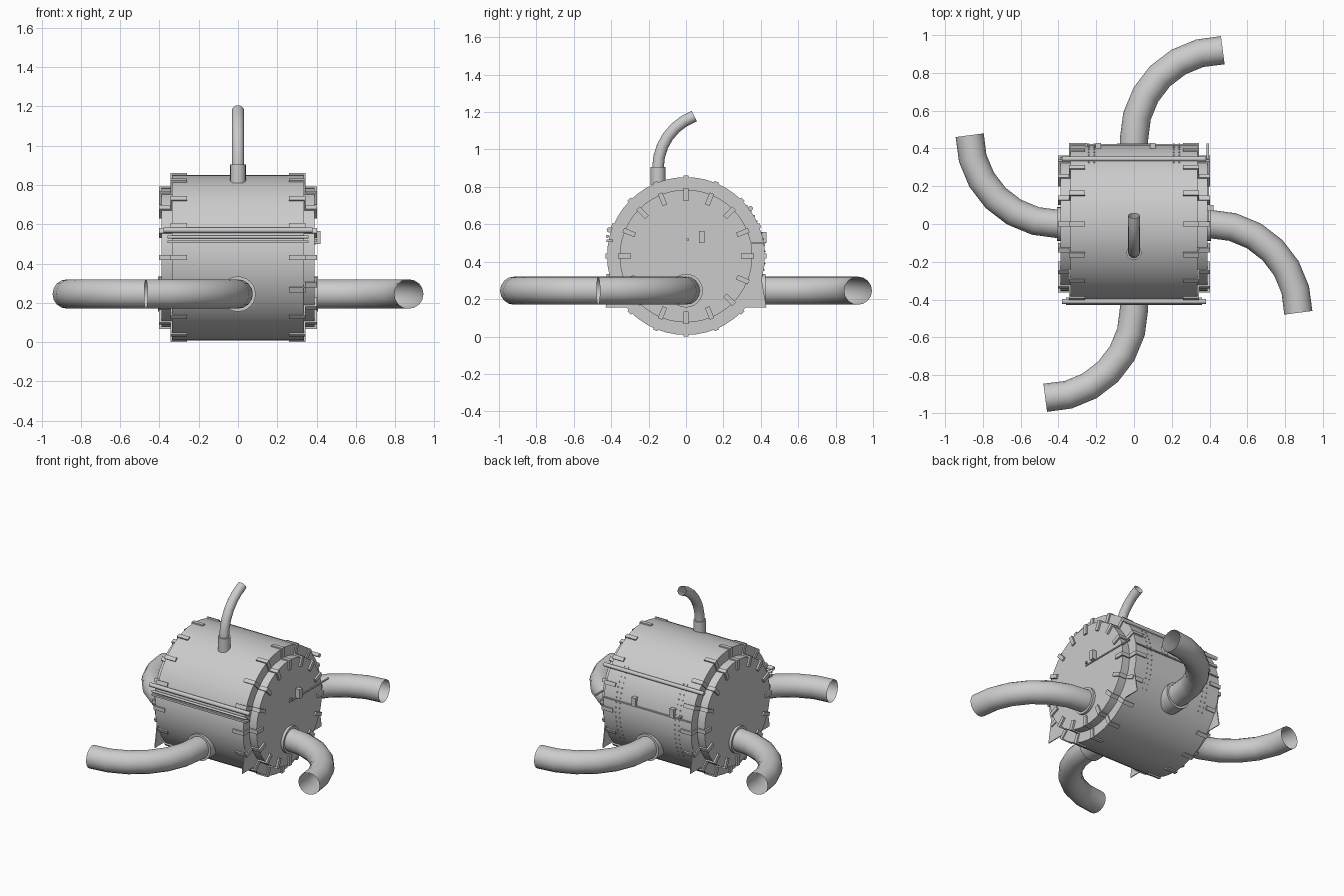
import bpy, bmesh
from math import sin, cos, pi, radians
from mathutils import Matrix, Vector

if "Cube" in bpy.data.objects:
    bpy.data.objects.remove(bpy.data.objects["Cube"])

ZC = 0.43          # height of the drum axis
PIPE_Z = 0.245     # height of the four big pipes


def finish(name, bm, smooth=True):
    bmesh.ops.recalc_face_normals(bm, faces=bm.faces)
    me = bpy.data.meshes.new(name)
    bm.to_mesh(me)
    bm.free()
    ob = bpy.data.objects.new(name, me)
    bpy.context.collection.objects.link(ob)
    if smooth:
        bpy.ops.object.select_all(action='DESELECT')
        ob.select_set(True)
        bpy.context.view_layer.objects.active = ob
        bpy.ops.object.shade_smooth_by_angle(angle=radians(35))
    return ob


def add_box(bm, lo, hi, mat=Matrix()):
    lo, hi = Vector(lo), Vector(hi)
    m = mat @ Matrix.Translation((lo + hi) / 2) @ Matrix.Diagonal((*(hi - lo), 1))
    bmesh.ops.create_cube(bm, size=1, matrix=m)


def add_rod(bm, a, b, r, sides=16):
    a, b = Vector(a), Vector(b)
    d = b - a
    m = Matrix.Translation((a + b) / 2) @ d.to_track_quat('Z', 'Y').to_matrix().to_4x4()
    bmesh.ops.create_cone(bm, cap_ends=True, segments=sides, radius1=r, radius2=r,
                          depth=d.length, matrix=m)


def tube(name, pts, r, up):
    """Open tube swept along a planar path; up is the plane normal."""
    bm = bmesh.new()
    pts = [Vector(p) for p in pts]
    up = Vector(up)
    rings = []
    for i, p in enumerate(pts):
        t = (pts[min(i + 1, len(pts) - 1)] - pts[max(i - 1, 0)]).normalized()
        side = t.cross(up)
        rings.append([bm.verts.new(p + r * (cos(k * pi / 8) * side + sin(k * pi / 8) * up))
                      for k in range(16)])
    for a, b in zip(rings, rings[1:]):
        for k in range(16):
            bm.faces.new((a[k], a[(k + 1) % 16], b[(k + 1) % 16], b[k]))
    return finish(name, bm)


def around(angle):
    """Frame turned about the drum axis: local z points outward."""
    return Matrix.Translation((0, 0, ZC)) @ Matrix.Rotation(angle, 4, 'X')


# drum and stepped end caps
for name, r, x in (("drum", 0.422, 0.335), ("end_caps", 0.355, 0.39)):
    bm = bmesh.new()
    add_rod(bm, (-x, 0, ZC), (x, 0, ZC), r, 48)
    finish(name, bm)

# L-shaped clamps around both rims of each end
bm = bmesh.new()
for i in range(16):
    m = around(i * pi / 8)
    for s in (-1, 1):
        for r, x0, x1 in ((0.43, 0.26, 0.343), (0.363, 0.335, 0.402)):
            for lo, hi, z0 in ((x0, x1, r - 0.02), (x1 - 0.018, x1, r - 0.068)):
                add_box(bm, (min(s * lo, s * hi), -0.013, z0),
                        (max(s * lo, s * hi), 0.013, r), m)
finish("rim_clamps", bm, False)

# four curved pipes with collars, turned about the vertical axis
for name, deg, start in (("front", 0, 0.45), ("right", 90, 0.40),
                         ("back", 180, 0.45), ("left", 270, 0.40)):
    m = Matrix.Rotation(radians(deg), 4, 'Z')
    R = 0.47
    path = [(0, -0.36, PIPE_Z)]
    path += [(-R + R * cos(a), -start - R * sin(a), PIPE_Z)
             for a in (k * pi / 12 for k in range(7))]
    tube(name + "_pipe", [m @ Vector(p) for p in path], 0.075, (0, 0, 1))
    bm = bmesh.new()
    end = 0.425 if start > 0.42 else 0.408
    add_rod(bm, m @ Vector((0, -0.33, PIPE_Z)), m @ Vector((0, -end, PIPE_Z)), 0.09, 24)
    finish(name + "_collar", bm)

# bent vent pipe on top and its socket
bm = bmesh.new()
add_rod(bm, (0, -0.15, 0.81), (0, -0.15, 0.905), 0.04)
finish("vent_socket", bm)
R = 0.296
arc = [radians(70) * k / 6 for k in range(7)]
tube("vent_pipe", [(0, -0.15, 0.85)] +
     [(0, -0.15 + R * (1 - cos(a)), 0.90 + R * sin(a)) for a in arc], 0.031, (1, 0, 0))

# long hinge rods on the front and back, with a seam strip below the front pair
bm = bmesh.new()
add_rod(bm, (-0.38, -0.41, 0.57), (0.38, -0.41, 0.57), 0.014, 12)
add_rod(bm, (-0.36, -0.42, 0.535), (0.36, -0.42, 0.535), 0.008, 12)
add_rod(bm, (-0.38, 0.345, 0.685), (0.38, 0.345, 0.685), 0.013, 12)
finish("hinge_rods", bm)
bm = bmesh.new()
add_box(bm, (-0.36, -0.425, 0.505), (0.36, -0.39, 0.518))
add_box(bm, (-0.335, 0.40, 0.497), (0.335, 0.424, 0.505))
add_box(bm, (0.385, 0, 0.497), (0.396, 0.425, 0.505))
finish("seam_strips", bm, False)

# latches and small knobs along the seam
bm = bmesh.new()
for x in (0.10, -0.19):
    add_box(bm, (x - 0.015, 0.40, 0.50), (x + 0.015, 0.43, 0.56))
add_box(bm, (-0.26, 0.40, 0.512), (-0.245, 0.43, 0.525))
add_box(bm, (0.385, 0.07, 0.50), (0.42, 0.10, 0.565))
add_box(bm, (0.385, 0.004, 0.512), (0.402, 0.016, 0.525))
finish("latches", bm, False)

# rivet rows on the back of the drum
bm = bmesh.new()
for x in (-0.24, -0.21, 0.21, 0.24):
    for k in range(16):
        a = radians(-28 + 4.5 * k)
        bmesh.ops.create_icosphere(bm, subdivisions=1, radius=0.005, matrix=Matrix.Translation(
            (x, 0.422 * cos(a), ZC + 0.422 * sin(a))))
finish("rivets", bm)

# thin corner gussets under the drum ends
bm = bmesh.new()
for sx in (-1, 1):
    for sy in (-1, 1):
        tri = [bm.verts.new((sx * 0.33, sy * y, z))
               for y, z in ((0.31, 0.155), (0.43, 0.155), (0.40, 0.33))]
        f = bm.faces.new(tri)
        ext = bmesh.ops.extrude_face_region(bm, geom=[f])["geom"]
        bmesh.ops.translate(bm, vec=(sx * 0.006, 0, 0),
                            verts=[g for g in ext if isinstance(g, bmesh.types.BMVert)])
finish("corner_gussets", bm, False)
